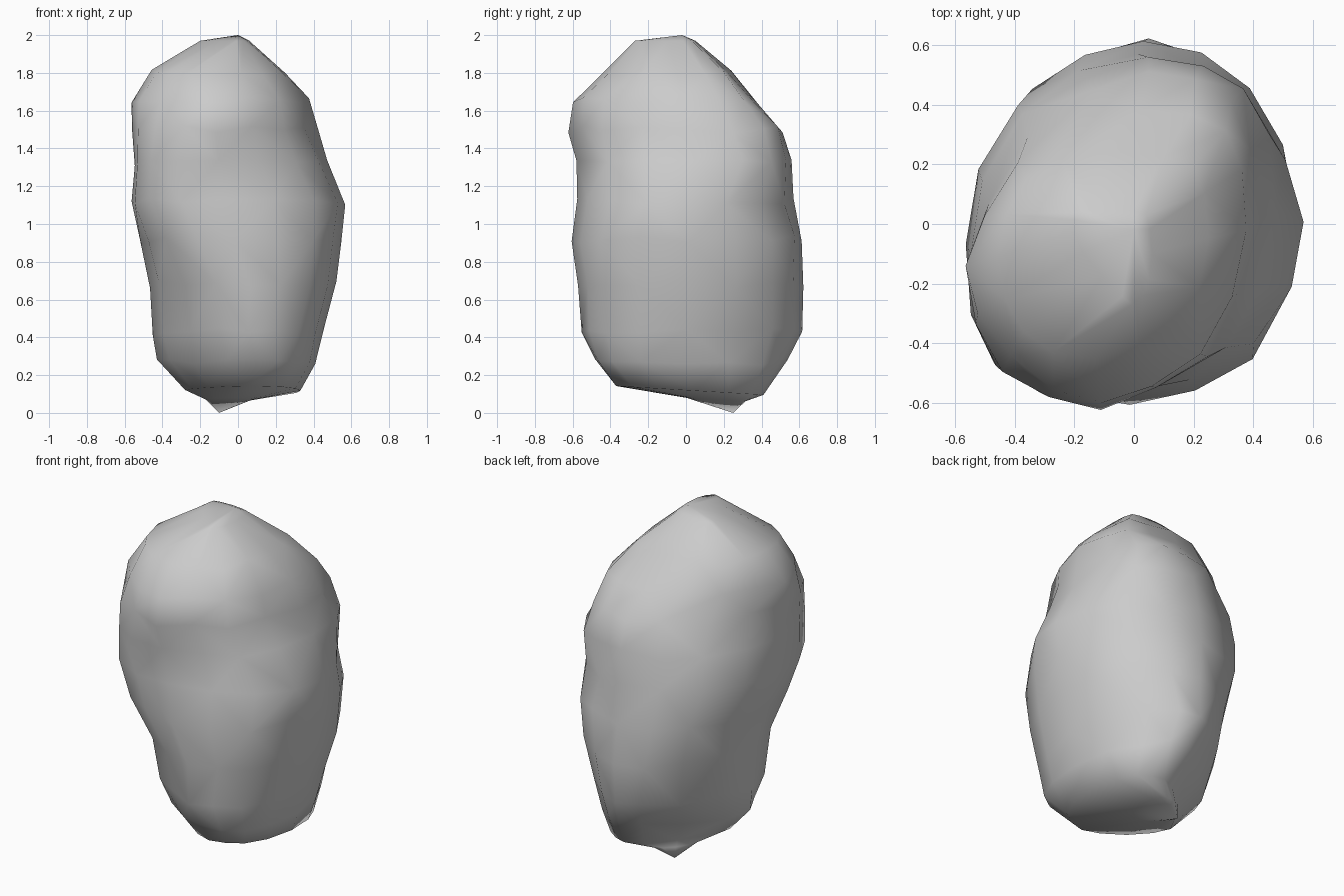
import bpy, bmesh, math, random
from mathutils import Vector

if "Cube" in bpy.data.objects:
    bpy.data.objects.remove(bpy.data.objects["Cube"])

random.seed(4)

# Each level: height, then how far the rock reaches in 8 directions
# (+x, then every 45 degrees counter-clockwise)
LEVELS = [
    (0.12, .33, .43, .41, .25, .28, .28, .37, .37),
    (0.27, .42, .49, .55, .38, .43, .38, .495, .51),
    (0.43, .455, .54, .625, .48, .455, .46, .565, .54),
    (0.68, .535, .60, .63, .53, .475, .50, .585, .59),
    (0.92, .56, .62, .63, .575, .515, .62, .615, .60),
    (1.12, .58, .58, .59, .56, .58, .66, .58, .57),
    (1.32, .485, .60, .575, .53, .58, .68, .595, .53),
    (1.50, .43, .53, .52, .46, .58, .67, .635, .51),
    (1.65, .385, .44, .39, .42, .57, .62, .60, .47),
    (1.80, .25, .28, .245, .37, .465, .53, .455, .345),
    (1.97, .06, .05, .05, .16, .20, .20, .27, .19),
]


def section(z, reach):
    """Octagon touching the 8 reaches: edge midpoints and softened corners."""
    corners = []
    for k in range(8):
        a, b = math.radians(45 * k), math.radians(45 * (k + 1))
        h, g = reach[k], reach[(k + 1) % 8]
        s = math.sin(b - a)
        corners.append(Vector(((h * math.sin(b) - g * math.sin(a)) / s,
                               (g * math.cos(a) - h * math.cos(b)) / s, z)))
    mids = [(corners[k - 1] + corners[k]) / 2 for k in range(8)]
    pts = []
    for k in range(8):
        chord = (mids[k] + mids[(k + 1) % 8]) / 2
        pts += [mids[k], chord.lerp(corners[k], .4)]
    return pts


bm = bmesh.new()
foot = bm.verts.new((-.1, .25, 0))
top = bm.verts.new((0, -.02, 2.0))

# Sections of the rock; the lowest one tilts up towards the front
sections = [section(z, reach) for z, *reach in LEVELS]
for p in sections[0]:
    p.z -= .06 * p.y
# Underside ring drawn in around the foot
underside = [p.lerp(foot.co, .6) for p in sections[0]]
for p in underside:
    p.z = .08 - .06 * p.y
rings = []
for pts in [underside] + sections:
    ring = []
    for p in pts:
        if 0.2 < p.z < 1.9:
            p.z += random.uniform(-.02, .02)
            p.xy *= random.uniform(.97, 1.005)
        ring.append(bm.verts.new(p))
    rings.append(ring)

# Skin between the sections
for i, (lo, hi) in enumerate(zip(rings, rings[1:])):
    for k in range(16):
        n = (k + 1) % 16
        a, b, c, d = lo[k], lo[n], hi[n], hi[k]
        tris = ((a, b, c), (a, c, d)) if (i + k) % 2 else ((a, b, d), (b, c, d))
        for t in tris:
            bm.faces.new(t)

# Crown and lowest foot point
for k in range(16):
    n = (k + 1) % 16
    bm.faces.new((rings[-1][k], rings[-1][n], top))
    bm.faces.new((rings[0][n], rings[0][k], foot))

# Shallow hollows worn into the surface: centre and depth
for centre, depth in [((.10, -.55, 1.42), .045),
                      ((.38, -.30, 1.48), .03),
                      ((-.22, -.50, .62), .025),
                      ((.38, -.45, .57), .03),
                      ((-.08, .60, 1.24), .03),
                      ((-.35, .42, .65), .03),
                      ((.45, .40, 1.10), .03),
                      ((.40, .50, .62), .02),
                      ((-.57, .00, 1.38), .03)]:
    c = Vector(centre)
    for v in bm.verts:
        f = 1 - (v.co - c).length / .28
        if f > 0:
            v.co.xy -= v.co.xy.normalized() * depth * f

bmesh.ops.recalc_face_normals(bm, faces=bm.faces)
for f in bm.faces:
    f.smooth = True
mesh = bpy.data.meshes.new("rock")
bm.to_mesh(mesh)
bm.free()
rock = bpy.data.objects.new("rock", mesh)
bpy.context.collection.objects.link(rock)
